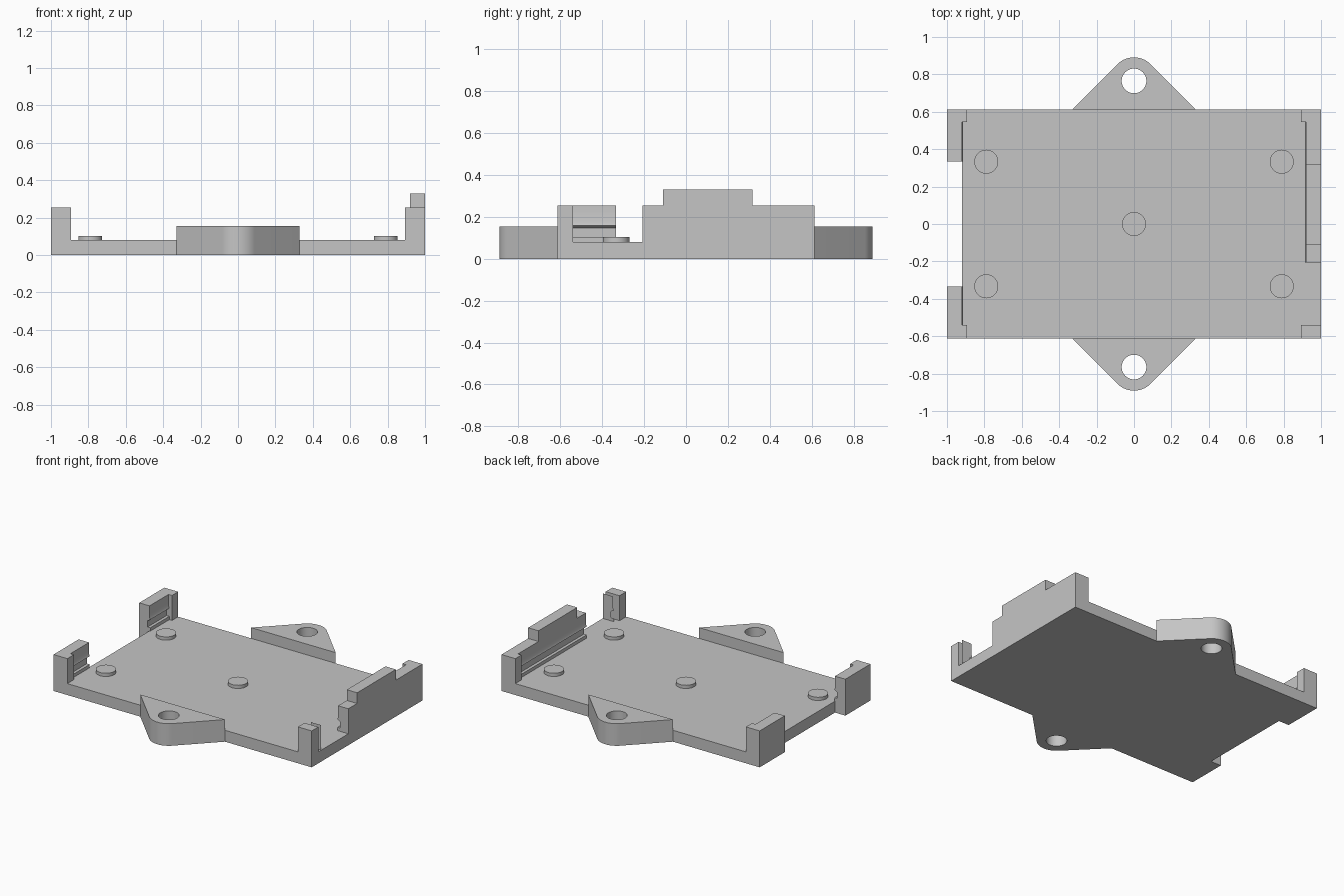
import bpy, bmesh, math
from mathutils import Matrix

if "Cube" in bpy.data.objects:
    bpy.data.objects.remove(bpy.data.objects["Cube"])

grey = bpy.data.materials.new("light_grey")
grey.diffuse_color = (0.56, 0.56, 0.56, 1)
grey.use_nodes = True
grey.node_tree.nodes["Principled BSDF"].inputs["Base Color"].default_value = grey.diffuse_color

FLOOR, RIM, PEAK = 0.08, 0.255, 0.33
HALF_Y = 0.613


def circle(cx, cy, r, n=48, a0=0.0, a1=2 * math.pi, closed=True):
    steps = n if closed else n - 1
    return [(cx + r * math.cos(a0 + (a1 - a0) * i / steps),
             cy + r * math.sin(a0 + (a1 - a0) * i / steps)) for i in range(n)]


def plate(name, loops, z0, z1, matrix=None):
    """Extrude a flat outline (first loop) with optional holes from z0 to z1."""
    curve = bpy.data.curves.new(name, 'CURVE')
    curve.dimensions = '2D'
    curve.fill_mode = 'BOTH'
    curve.extrude = (z1 - z0) / 2
    for loop in loops:
        spline = curve.splines.new('POLY')
        spline.points.add(len(loop) - 1)
        for p, (x, y) in zip(spline.points, loop):
            p.co = (x, y, 0, 1)
        spline.use_cyclic_u = True
    temp = bpy.data.objects.new(name + "_outline", curve)
    bpy.context.collection.objects.link(temp)
    deps = bpy.context.evaluated_depsgraph_get()
    mesh = bpy.data.meshes.new_from_object(temp.evaluated_get(deps))
    bpy.data.objects.remove(temp)
    bm = bmesh.new()
    bm.from_mesh(mesh)
    bmesh.ops.translate(bm, verts=bm.verts, vec=(0, 0, (z0 + z1) / 2))
    if matrix:
        bmesh.ops.transform(bm, matrix=matrix, verts=bm.verts)
    bmesh.ops.remove_doubles(bm, verts=bm.verts, dist=1e-5)
    bmesh.ops.recalc_face_normals(bm, faces=bm.faces)
    bm.to_mesh(mesh)
    bm.free()
    mesh.name = name
    mesh.materials.clear()
    mesh.materials.append(grey)
    obj = bpy.data.objects.new(name, mesh)
    bpy.context.collection.objects.link(obj)
    bpy.ops.object.select_all(action='DESELECT')
    obj.select_set(True)
    bpy.context.view_layer.objects.active = obj
    bpy.ops.object.shade_smooth_by_angle(angle=math.radians(30))
    return obj


def box(name, x0, x1, y0, y1, z0, z1):
    return plate(name, [[(x0, y0), (x1, y0), (x1, y1), (x0, y1)]], z0, z1)


# Maps a profile drawn in (x, z) and extruded along y
UPRIGHT = Matrix(((1, 0, 0, 0), (0, 0, 1, 0), (0, 1, 0, 0), (0, 0, 0, 1)))


def clip_wall(name, side, y0, y1):
    """Side wall with a snap ridge above a board slot on its inner face."""
    profile = [(1, FLOOR), (1, RIM), (0.92, RIM), (0.92, 0.175), (0.914, 0.16),
               (0.935, 0.147), (0.935, 0.103), (0.914, 0.103), (0.914, FLOOR)]
    plate(name, [[(side * x, z) for x, z in profile]], y0, y1, UPRIGHT)


# Floor plate with the open recess on the left edge
plate("base_plate", [[(-1, -HALF_Y), (1, -HALF_Y), (1, HALF_Y), (-1, HALF_Y),
                      (-1, 0.335), (-0.92, 0.335), (-0.92, -0.335),
                      (-1, -0.335)]], 0, FLOOR)

# Side walls and corner lugs
clip_wall("right_wall", 1, -0.207, 0.545)
clip_wall("right_front_wall", 1, -0.475, -0.54)
box("right_wall_raised", 0.92, 1, -0.11, 0.318, RIM, PEAK)
clip_wall("left_back_wall", -1, 0.335, 0.545)
clip_wall("left_front_wall", -1, -0.54, -0.335)
for side, sname in ((-1, "left"), (1, "right")):
    xs = sorted((side * 0.893, side))
    box(sname + "_back_corner", *xs, 0.545, HALF_Y, FLOOR, RIM)
    box(sname + "_front_corner", *xs, -HALF_Y, -0.54, FLOOR, RIM)

# Mounting ears with screw holes
for sy, ename in ((-1, "front_ear"), (1, "back_ear")):
    outline = [(0.328, HALF_Y)]
    outline += circle(0, 0.765, 0.126, 20, math.pi / 4, 3 * math.pi / 4, False)
    outline += [(-0.328, HALF_Y)]
    hole = circle(0, 0.765, 0.066)
    plate(ename, [[(x, sy * y) for x, y in loop] for loop in (outline, hole)],
          0, 0.155)

# Board support pads
for i, (x, y) in enumerate([(0, 0)] + [(a * 0.79, b * 0.333)
                                       for a in (-1, 1) for b in (-1, 1)]):
    plate("support_pad_%d" % (i + 1), [circle(x, y, 0.064)], FLOOR, 0.103)
